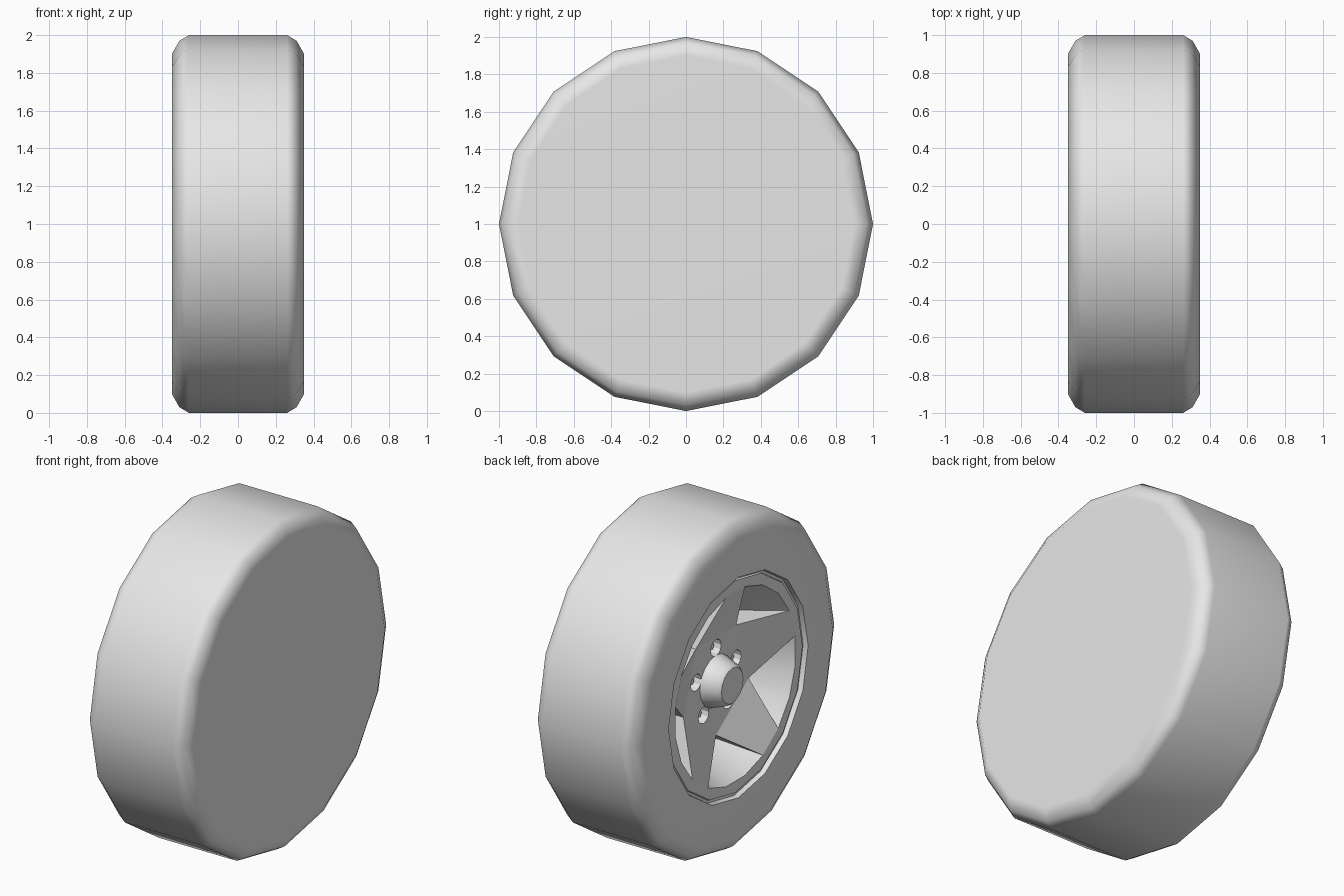
import bpy, bmesh
from math import sin, cos, radians, pi

cube = bpy.data.objects.get("Cube")
if cube:
    bpy.data.objects.remove(cube, do_unlink=True)

grey = bpy.data.materials.new("light_grey")
grey.use_nodes = True
grey.diffuse_color = (0.8, 0.8, 0.8, 1)
grey.node_tree.nodes["Principled BSDF"].inputs["Base Color"].default_value = (0.8, 0.8, 0.8, 1)

AXLE = 1.0           # height of the wheel centre
FACE = -0.33         # x of the rim face
HUB_FACE = -0.2      # x of the recessed hub plate
FLOOR = 0.12         # x of the bottom of the pockets
WINDOW_R, TIP_R = 0.577, 0.327


def point(x, r, degrees, centre=(0, 0)):
    a = radians(degrees)
    return (x, centre[0] - r * cos(a), AXLE + centre[1] + r * sin(a))


def finish(name, bm, smooth=None):
    mesh = bpy.data.meshes.new(name)
    bm.to_mesh(mesh)
    bm.free()
    mesh.materials.append(grey)
    obj = bpy.data.objects.new(name, mesh)
    bpy.context.collection.objects.link(obj)
    if smooth:
        bpy.ops.object.select_all(action='DESELECT')
        obj.select_set(True)
        bpy.context.view_layer.objects.active = obj
        bpy.ops.object.shade_smooth_by_angle(angle=radians(smooth))
    return obj


def lathe(name, profile, sides, start=0, centre=(0, 0), cap_first=False,
          cap_last=False, smooth=None):
    """Turn an (x, radius) profile around the axle direction."""
    bm = bmesh.new()
    rings = [[bm.verts.new(point(x, r, start + 360 * i / sides, centre))
              for i in range(sides)] for x, r in profile]
    for a, b in zip(rings, rings[1:]):
        for i in range(sides):
            j = (i + 1) % sides
            bm.faces.new((a[i], a[j], b[j], b[i]))
    if cap_first:
        bm.faces.new(rings[0][::-1])
    if cap_last:
        bm.faces.new(rings[-1])
    return finish(name, bm, smooth)


def prism(name, front, back):
    """Solid between two matching outlines."""
    bm = bmesh.new()
    f = [bm.verts.new(p) for p in front]
    b = [bm.verts.new(p) for p in back]
    bm.faces.new(f)
    bm.faces.new(b[::-1])
    for i in range(len(f)):
        j = (i + 1) % len(f)
        bm.faces.new((f[j], f[i], b[i], b[j]))
    bmesh.ops.recalc_face_normals(bm, faces=bm.faces[:])
    return finish(name, bm)


# Tyre with a closed back, rounded shoulders and a narrow groove by the rim
tyre = lathe("tyre", [(0.35, 0.9), (0.31, 0.97), (0.26, 1), (-0.26, 1), (-0.31, 0.97),
                      (-0.35, 0.9), (-0.35, 0.665), (-0.32, 0.66), (-0.32, 0.645),
                      (FACE, 0.64)], 16, cap_first=True, smooth=40)
weighted = tyre.modifiers.new("weighted_normals", 'WEIGHTED_NORMAL')
weighted.keep_sharp = True

# Flat rim ring joining the tyre to the window outline
bm = bmesh.new()
for radius, sides, start in ((0.64, 16, 0), (WINDOW_R, 20, 9)):
    ring = [bm.verts.new(point(FACE, radius, start + 360 * i / sides)) for i in range(sides)]
    for i in range(sides):
        bm.edges.new((ring[i], ring[(i + 1) % sides]))
bmesh.ops.bridge_loops(bm, edges=bm.edges[:])
bm.normal_update()
bmesh.ops.reverse_faces(bm, faces=[f for f in bm.faces if f.normal.x > 0])
finish("rim_ring", bm)

# Sloping floor behind the spokes
lathe("pocket_floor", [(FACE, WINDOW_R), (FLOOR, 0.33), (FLOOR, 0.2)], 20, start=9, smooth=30)

# Five spokes, tapering outwards and sinking towards the hub
spoke_angles = [18 + 72 * k for k in range(5)]
for a in spoke_angles:
    corners = ((WINDOW_R, a - 9), (WINDOW_R, a + 9), (TIP_R, a + 36), (TIP_R, a - 36))
    front_x = (FACE, FACE, HUB_FACE, HUB_FACE)
    back_x = (FACE + 0.01, FACE + 0.01, FLOOR + 0.02, FLOOR + 0.02)
    prism("spoke", [point(x, r, t) for x, (r, t) in zip(front_x, corners)],
          [point(x, r, t) for x, (r, t) in zip(back_x, corners)])

# Five-sided hub plate with lug pockets and nuts
plate = prism("hub_plate", [point(HUB_FACE, TIP_R, a + 36) for a in spoke_angles],
              [point(FLOOR + 0.02, TIP_R, a + 36) for a in spoke_angles])
for a in spoke_angles:
    centre = (-0.2 * cos(radians(a)), 0.2 * sin(radians(a)))
    cutter = lathe("lug_cutter", [(-0.11, 0.05), (-0.3, 0.05)], 12, centre=centre,
                   cap_first=True, cap_last=True)
    cutter.hide_render = True
    cut = plate.modifiers.new("lug_pocket", 'BOOLEAN')
    cut.operation = 'DIFFERENCE'
    cut.solver = 'EXACT'
    cut.object = cutter
    bpy.context.view_layer.objects.active = plate
    bpy.ops.object.modifier_apply(modifier=cut.name)
    bpy.data.objects.remove(cutter, do_unlink=True)
    lathe("lug_nut", [(-0.1, 0.026), (-0.17, 0.026)], 6, centre=centre, cap_last=True)

# Tapered hub with a bevelled cap
lathe("hub_cap", [(-0.1, 0.16), (HUB_FACE, 0.155), (-0.295, 0.12), (-0.31, 0.105)], 16,
      cap_last=True, smooth=30)
